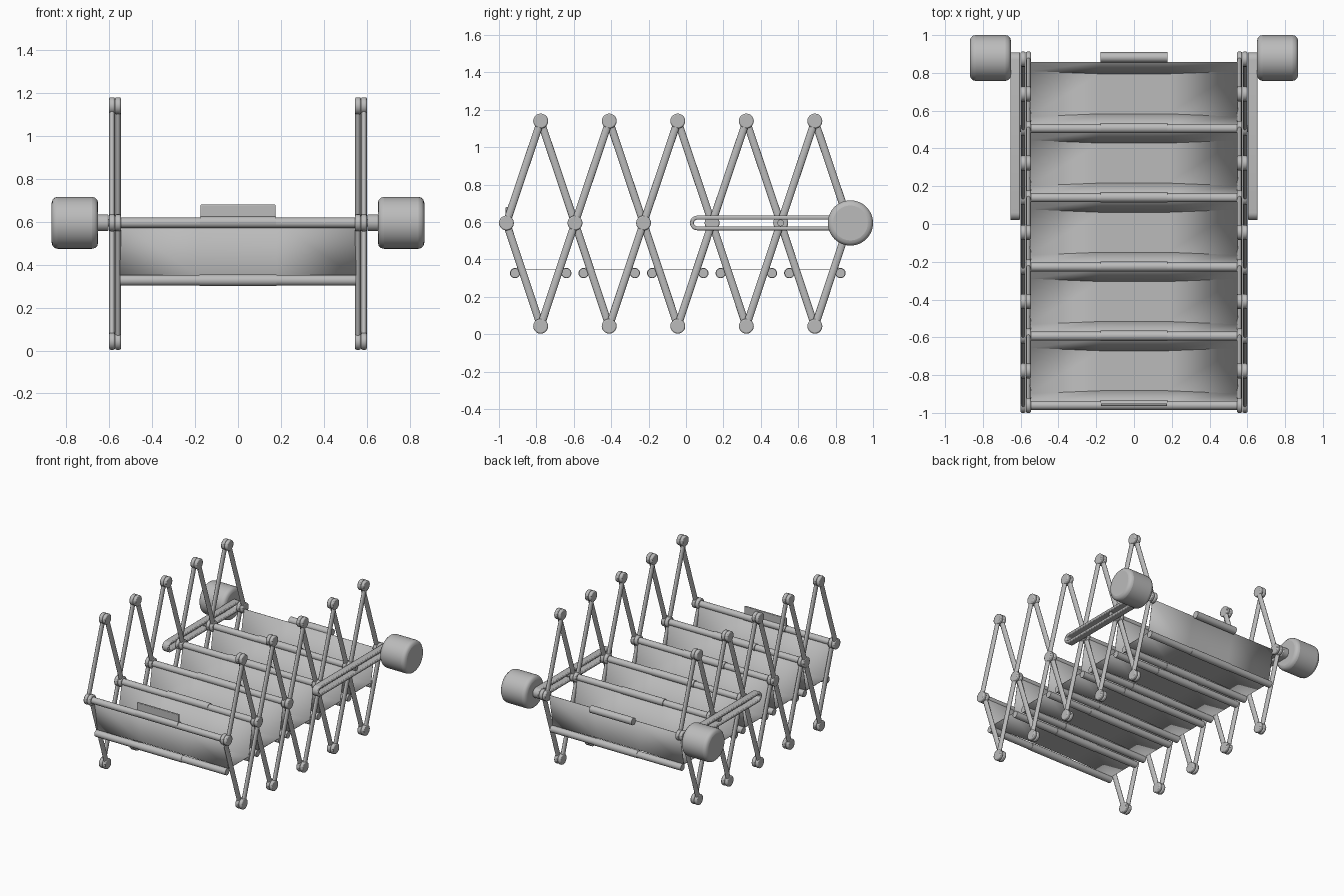
import bpy, bmesh, math
from mathutils import Vector, Matrix

if "Cube" in bpy.data.objects:
    bpy.data.objects.remove(bpy.data.objects["Cube"])

grey = bpy.data.materials.new("plain_grey")
grey.diffuse_color = (0.5, 0.5, 0.5, 1)
grey.use_nodes = True
grey.node_tree.nodes["Principled BSDF"].inputs["Base Color"].default_value = grey.diffuse_color

STEP = 0.3665
CELLS = [-0.777 + STEP * i for i in range(5)]      # cell centres along y
PIVOTS = [-0.96 + STEP * i for i in range(6)]      # crossing points along y
TOP, MID, LOW = 1.14, 0.595, 0.043
LAYERS = {"inner": 0.559, "outer": 0.587}          # two layers of bars per side


def finish(name, bm, bevel=0, segments=2):
    bmesh.ops.recalc_face_normals(bm, faces=bm.faces)
    mesh = bpy.data.meshes.new(name)
    bm.to_mesh(mesh)
    bm.free()
    ob = bpy.data.objects.new(name, mesh)
    bpy.context.collection.objects.link(ob)
    mesh.materials.append(grey)
    bpy.ops.object.select_all(action='DESELECT')
    ob.select_set(True)
    bpy.context.view_layer.objects.active = ob
    bpy.ops.object.shade_smooth_by_angle(angle=math.radians(35))
    if bevel:
        mod = ob.modifiers.new("rounding", 'BEVEL')
        mod.width, mod.segments = bevel, segments
        mod.limit_method, mod.angle_limit = 'ANGLE', math.radians(50)
    return ob


def rod(bm, a, b, r, flat=1.0, sides=20):
    """Cylinder from a to b; flat squeezes its section along world x."""
    a, b = Vector(a), Vector(b)
    d = b - a
    rot = d.to_track_quat('Z', 'Y').to_matrix().to_4x4()
    squeeze = Matrix.Diagonal((flat, 1, 1, 1))
    bmesh.ops.create_cone(bm, cap_ends=True, segments=sides, radius1=r, radius2=r,
                          depth=d.length,
                          matrix=Matrix.Translation((a + b) / 2) @ squeeze @ rot)


def across(bm, y, z, half, r):
    rod(bm, (-half, y, z), (half, y, z), r)


# Scissor bars and their round joints, on both sides
for side, s in (("left", -1), ("right", 1)):
    bars, joints = bmesh.new(), bmesh.new()
    for c in CELLS:
        for z in (TOP, LOW):
            # each tip joins the crossing point before it and the one after it
            for dy in (-1, 1):
                layer = "inner" if (dy > 0) == (z == TOP) else "outer"
                x = s * LAYERS[layer]
                rod(bars, (x, c, z), (x, c + dy * STEP / 2, MID), 0.02, 0.65, 16)
    for x in LAYERS.values():
        spots = [(c, z) for c in CELLS for z in (TOP, LOW)] + [(p, MID) for p in PIVOTS]
        for y, z in spots:
            rod(joints, (s * (x - 0.0135), y, z), (s * (x + 0.0135), y, z), 0.04)
    finish(side + "_scissor_bars", bars)
    finish(side + "_joints", joints, 0.007)

    # Slotted arm: a long rounded loop
    def stadium(r, n=12):
        pts = []
        for cy, start in ((0.87, -90), (0.06, 90)):
            for k in range(n + 1):
                t = math.radians(start + 180 * k / n)
                pts.append((cy + r * math.cos(t), MID + r * math.sin(t)))
        return pts

    arm = bmesh.new()
    rings = [[arm.verts.new((s * x, y, z)) for y, z in stadium(r)]
             for x, r in ((0.603, 0.039), (0.655, 0.039), (0.655, 0.018), (0.603, 0.018))]
    count = len(rings[0])
    for i in range(4):
        a, b = rings[i], rings[(i + 1) % 4]
        for k in range(count):
            m = (k + 1) % count
            arm.faces.new((a[k], a[m], b[m], b[k]))
    finish(side + "_slotted_arm", arm, 0.006)

    # Pin that rides in the slot
    pin = bmesh.new()
    rod(pin, (s * 0.595, PIVOTS[4], MID), (s * 0.64, PIVOTS[4], MID), 0.018)
    finish(side + "_slot_pin", pin)

    # Big round knob
    knob = bmesh.new()
    rod(knob, (s * 0.652, 0.879, MID), (s * 0.868, 0.879, MID), 0.121, 1.0, 48)
    finish(side + "_knob", knob, 0.028, 3)

# Upper cross rods with thicker middle sleeves; the last has a sleeve only
rods, sleeves = bmesh.new(), bmesh.new()
for i, p in enumerate(PIVOTS):
    if i < 5:
        across(rods, p, MID, 0.55, 0.024)
    across(sleeves, p + (0.01 if i == 5 else 0.002), MID + 0.003, 0.177, 0.027)
finish("upper_rods", rods)
finish("upper_sleeves", sleeves)

# Lower cross rods, two per cell
rods, sleeves = bmesh.new(), bmesh.new()
for c in CELLS:
    for y in (c - 0.137, c + 0.137):
        across(rods, y, 0.327, 0.55, 0.025)
        across(sleeves, y, 0.327, 0.18, 0.0275)
finish("lower_rods", rods)
finish("lower_sleeves", sleeves)

# Upright flap on the front rod
flap = bmesh.new()
bmesh.ops.create_cube(flap, size=1, matrix=Matrix.Translation((0, -0.957, 0.64))
                      @ Matrix.Diagonal((0.35, 0.014, 0.08, 1)))
finish("front_flap", flap, 0.004)

# Sheet trays: sloping front and back walls, flat floor, narrowed in the middle
trays = bmesh.new()
for c in CELLS:
    columns = []
    for x, pinch in ((-0.55, 0), (-0.18, 0.015), (0.18, 0.015), (0.55, 0)):
        profile = ((-0.168, 0.595), (-0.122 + pinch, 0.345),
                   (0.122 - pinch, 0.345), (0.168, 0.595))
        columns.append([trays.verts.new((x, c + y, z)) for y, z in profile])
    for a, b in zip(columns, columns[1:]):
        for k in range(3):
            trays.faces.new((a[k], b[k], b[k + 1], a[k + 1]))
tray = finish("trays", trays)
solid = tray.modifiers.new("thickness", 'SOLIDIFY')
solid.thickness, solid.offset = 0.004, 0
